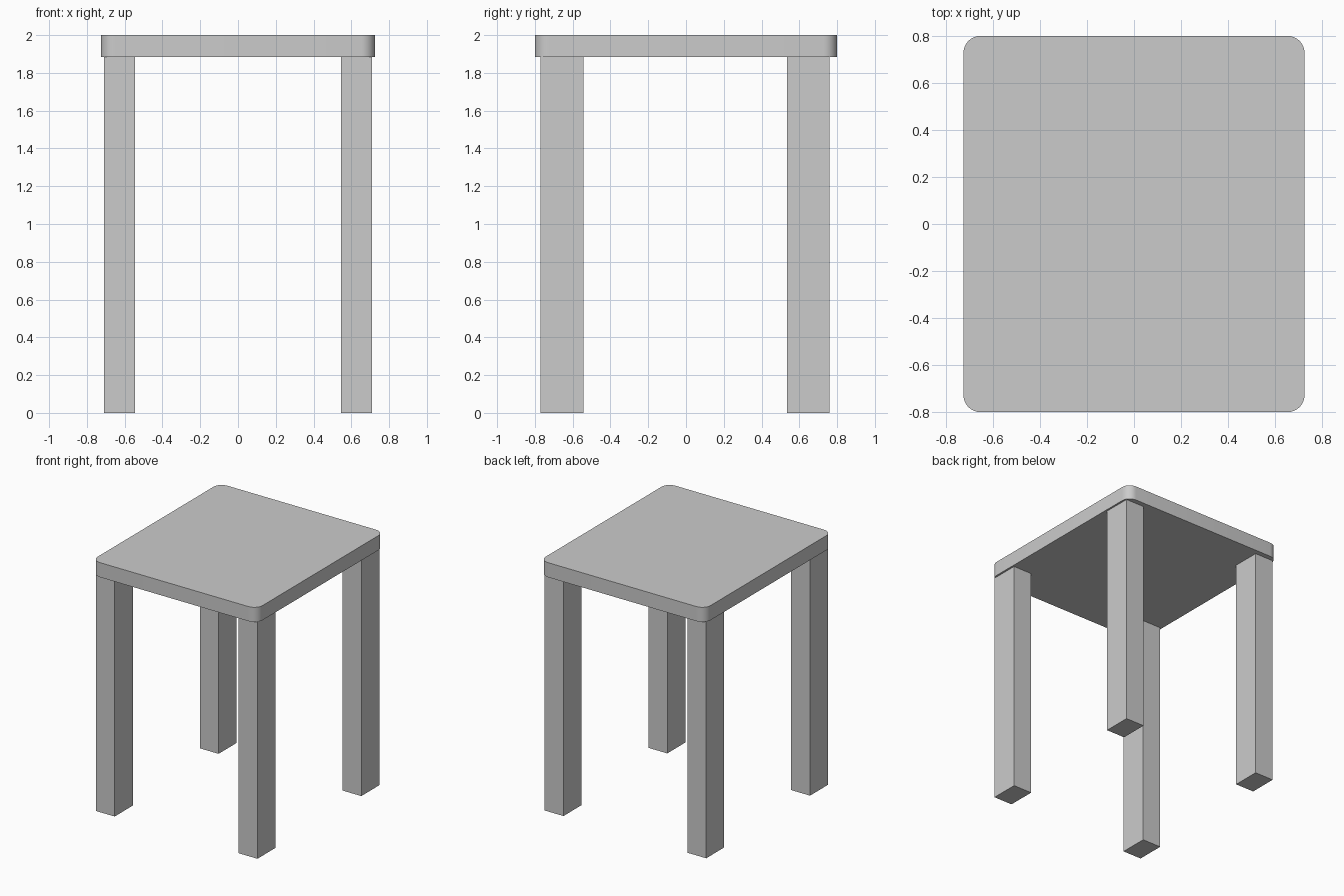
import bpy, bmesh

if "Cube" in bpy.data.objects:
    bpy.data.objects.remove(bpy.data.objects["Cube"])


def add_box(name, x, y, z, corner=0.0):
    """Box spanning the given (min, max) ranges, with optional rounded upright corners."""
    bm = bmesh.new()
    bmesh.ops.create_cube(bm, size=1)
    for v in bm.verts:
        v.co = [(r[0] if c < 0 else r[1]) for c, r in zip(v.co, (x, y, z))]
    if corner:
        upright = [e for e in bm.edges
                   if abs(e.verts[0].co.z - e.verts[1].co.z) > 1e-4]
        bmesh.ops.bevel(bm, geom=upright, offset=corner, offset_type='OFFSET',
                        segments=8, profile=0.5, affect='EDGES')
    mesh = bpy.data.meshes.new(name)
    bm.to_mesh(mesh)
    bm.free()
    obj = bpy.data.objects.new(name, mesh)
    bpy.context.collection.objects.link(obj)
    return obj


SEAT_BOTTOM = 1.884

# Seat: flat slab with rounded corners
seat = add_box("seat", (-0.725, 0.725), (-0.80, 0.80), (SEAT_BOTTOM, 2.0), 0.073)
bpy.context.view_layer.objects.active = seat
seat.select_set(True)
bpy.ops.object.shade_smooth_by_angle(angle=0.6)

# Legs: four straight rectangular posts, set slightly in from the seat edge
for end, y in (("front", (-0.77, -0.543)), ("back", (0.534, 0.76))):
    for side, x in (("left", (-0.71, -0.545)), ("right", (0.545, 0.71))):
        add_box(f"{end}_{side}_leg", x, y, (0.0, SEAT_BOTTOM))
